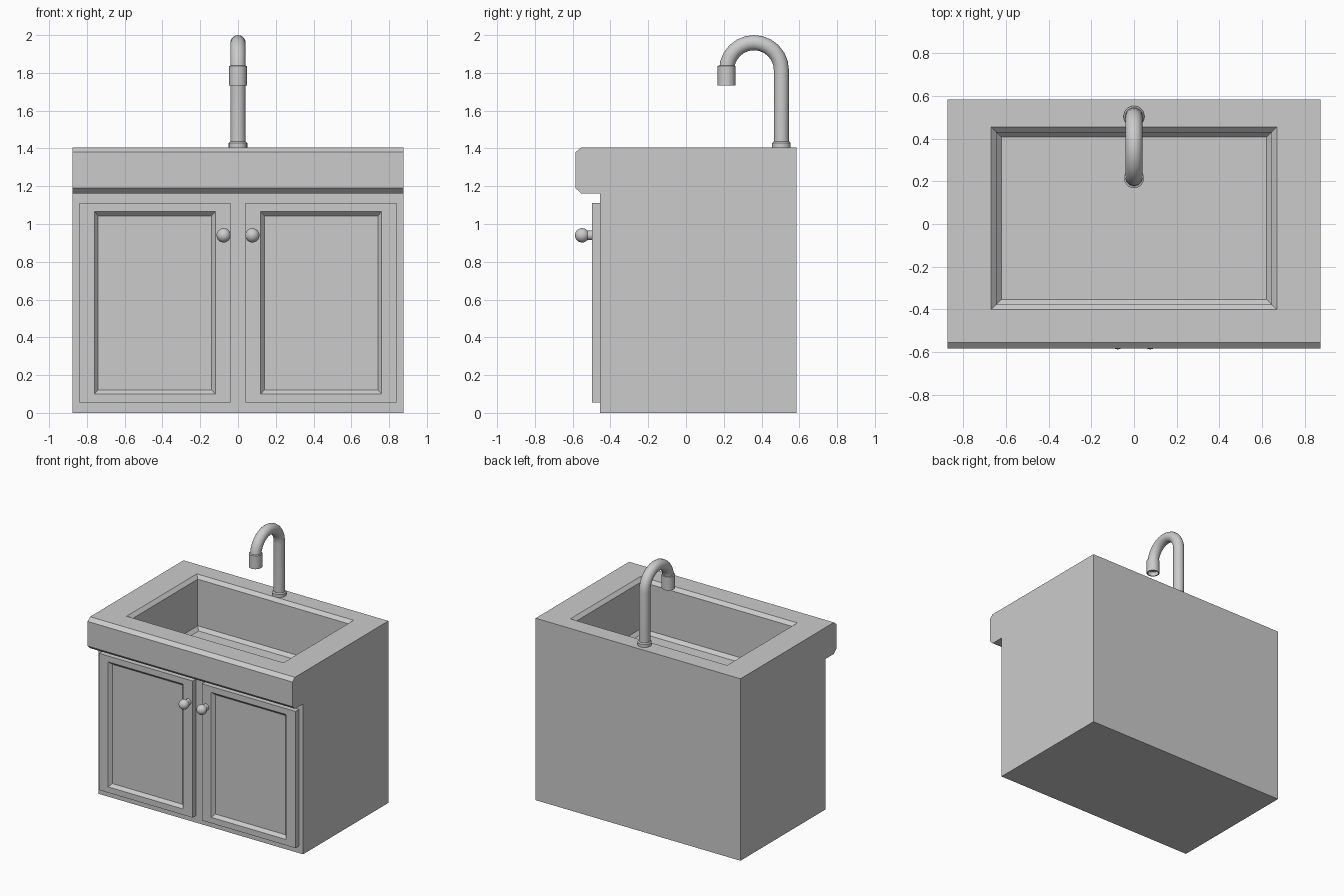
import bpy, bmesh
from math import sin, cos, pi
from mathutils import Vector

if "Cube" in bpy.data.objects:
    bpy.data.objects.remove(bpy.data.objects["Cube"])


def loft(name, rings, smooth=False):
    """Skin a stack of equal-sized point rings and cap both ends."""
    bm = bmesh.new()
    vs = [[bm.verts.new(p) for p in r] for r in rings]
    n = len(vs[0])
    for a, b in zip(vs, vs[1:]):
        for i in range(n):
            j = (i + 1) % n
            bm.faces.new((a[i], a[j], b[j], b[i]))
    bm.faces.new(vs[0])
    bm.faces.new(vs[-1])
    bmesh.ops.recalc_face_normals(bm, faces=bm.faces)
    me = bpy.data.meshes.new(name)
    bm.to_mesh(me)
    bm.free()
    ob = bpy.data.objects.new(name, me)
    bpy.context.collection.objects.link(ob)
    bpy.ops.object.select_all(action='DESELECT')
    ob.select_set(True)
    bpy.context.view_layer.objects.active = ob
    if smooth:
        bpy.ops.object.shade_smooth_by_angle(angle=0.6)
    return ob


def rect(a0, a1, b0, b1):
    return [(a0, b0), (a1, b0), (a1, b1), (a0, b1)]


def circle(center, u, v, r, n=24):
    c, u, v = Vector(center), Vector(u), Vector(v)
    return [c + r * (cos(2 * pi * i / n) * u + sin(2 * pi * i / n) * v) for i in range(n)]


X, Y, Z = (1, 0, 0), (0, 1, 0), (0, 0, 1)
TOP = 1.405

# Cabinet body with overhanging chamfered apron, extruded across x
profile = [(0.585, 0), (-0.455, 0), (-0.455, 1.162), (-0.555, 1.162),
           (-0.585, 1.19), (-0.585, 1.38), (-0.555, TOP), (0.585, TOP)]
cabinet = loft("cabinet", [[(x, y, z) for y, z in profile] for x in (-0.875, 0.875)])

# Basin hollow: chamfered rim, straight walls, chamfered floor edge
steps = [(1.43, -0.025), (1.38, 0.025), (1.02, 0.025), (0.995, 0.048)]
cutter = loft("basin_cutter", [
    [(x, y, z) for x, y in rect(-0.67 + d, 0.67 - d, -0.402 + d, 0.455 - d)]
    for z, d in steps])
cutter.hide_render = True
bpy.context.view_layer.objects.active = cabinet
mod = cabinet.modifiers.new("basin", 'BOOLEAN')
mod.operation, mod.solver, mod.object = 'DIFFERENCE', 'EXACT', cutter
bpy.ops.object.modifier_apply(modifier=mod.name)
bpy.data.objects.remove(cutter)

for side, s in (("left", -1), ("right", 1)):
    # Door with a sloped recessed panel
    layers = [(-0.455, 0, 0), (-0.498, 0, 0), (-0.498, 0.08, 0.045),
              (-0.475, 0.1, 0.067)]
    loft(side + "_door", [
        [(s * x, y, z) for x, z in rect(0.04 + dx, 0.84 - dx, 0.055 + dz, 1.11 - dz)]
        for y, dx, dz in layers])
    # Round knob on a short stem
    R, cy = 0.038, -0.55
    knob = [(-0.49, 0.025)]
    knob += [(cy + R * cos(a), R * sin(a))
             for a in [0.72 + (pi - 0.76) * k / 10 for k in range(11)]]
    loft(side + "_knob", [circle((s * 0.076, y, 0.94), X, Z, r) for y, r in knob], True)

# Faucet base flange
loft("faucet_base", [circle((0, 0.505, z), X, Y, r) for z, r in
                     [(1.395, 0.049), (1.428, 0.049), (1.436, 0.042)]], True)

# Gooseneck pipe: straight riser, then a half-circle bend
pipe_r, bend, yc, zc = 0.04, 0.145, 0.36, 1.815
rings = [circle((0, yc + bend, 1.4), X, Y, pipe_r)]
for k in range(13):
    a = pi * k / 12
    d = Vector((0, cos(a), sin(a)))
    rings.append(circle(Vector((0, yc, zc)) + bend * d, X, d, pipe_r))
loft("faucet_pipe", rings, True)

# Spout collar with an open, recessed end
loft("faucet_spout", [circle((0, yc - bend, z), X, Y, r) for z, r in
                      [(1.84, 0.038), (1.836, 0.047), (1.733, 0.047),
                       (1.733, 0.039), (1.765, 0.039)]], True)
